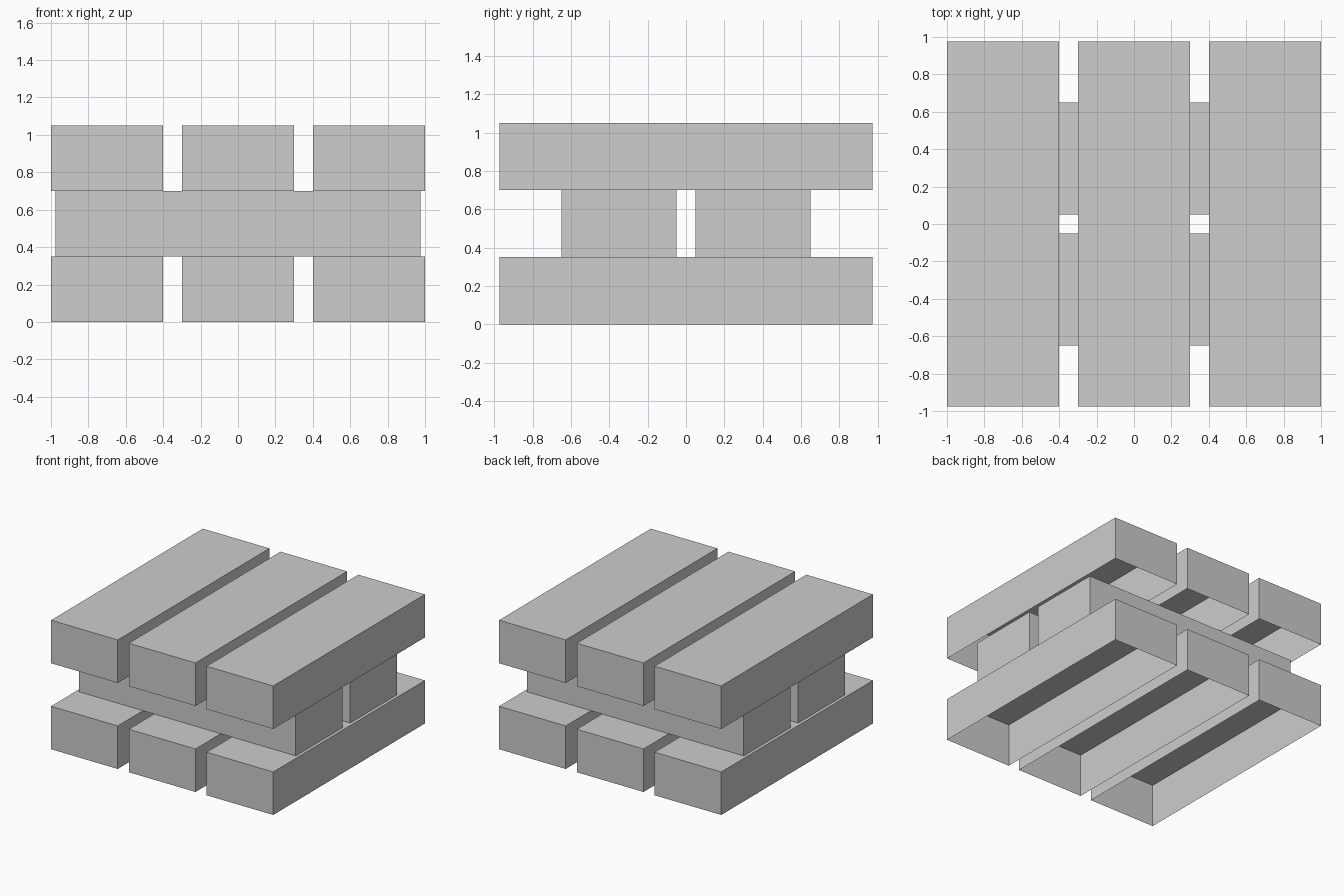
import bpy
import bmesh

if "Cube" in bpy.data.objects:
    bpy.data.objects.remove(bpy.data.objects["Cube"])

WIDTH, LENGTH, HEIGHT = 0.6, 1.95, 0.35

grey = bpy.data.materials.new("light_grey")
grey.diffuse_color = (0.61, 0.61, 0.61, 1.0)
grey.use_nodes = True
grey.node_tree.nodes["Principled BSDF"].inputs["Base Color"].default_value = grey.diffuse_color


def block(name, centre, size):
    """Box shell with an open underside."""
    bm = bmesh.new()
    bmesh.ops.create_cube(bm, size=1.0)
    bmesh.ops.scale(bm, vec=size, verts=bm.verts)
    bmesh.ops.translate(bm, vec=centre, verts=bm.verts)
    underside = [f for f in bm.faces if f.normal.z < -0.5]
    bmesh.ops.delete(bm, geom=underside, context='FACES_ONLY')
    mesh = bpy.data.meshes.new(name)
    bm.to_mesh(mesh)
    bm.free()
    mesh.materials.append(grey)
    obj = bpy.data.objects.new(name, mesh)
    bpy.context.collection.objects.link(obj)


# Bottom and top layers: three blocks running front to back
for layer, z in (("bottom", 0.0), ("top", 2 * HEIGHT)):
    for side, x in (("left", -0.7), ("middle", 0.0), ("right", 0.7)):
        block(f"{layer}_{side}_block", (x, 0, z + HEIGHT / 2), (WIDTH, LENGTH, HEIGHT))

# Middle layer: two blocks running left to right
for side, y in (("front", -0.35), ("back", 0.35)):
    block(f"cross_{side}_block", (0, y, 1.5 * HEIGHT), (LENGTH, WIDTH, HEIGHT))
